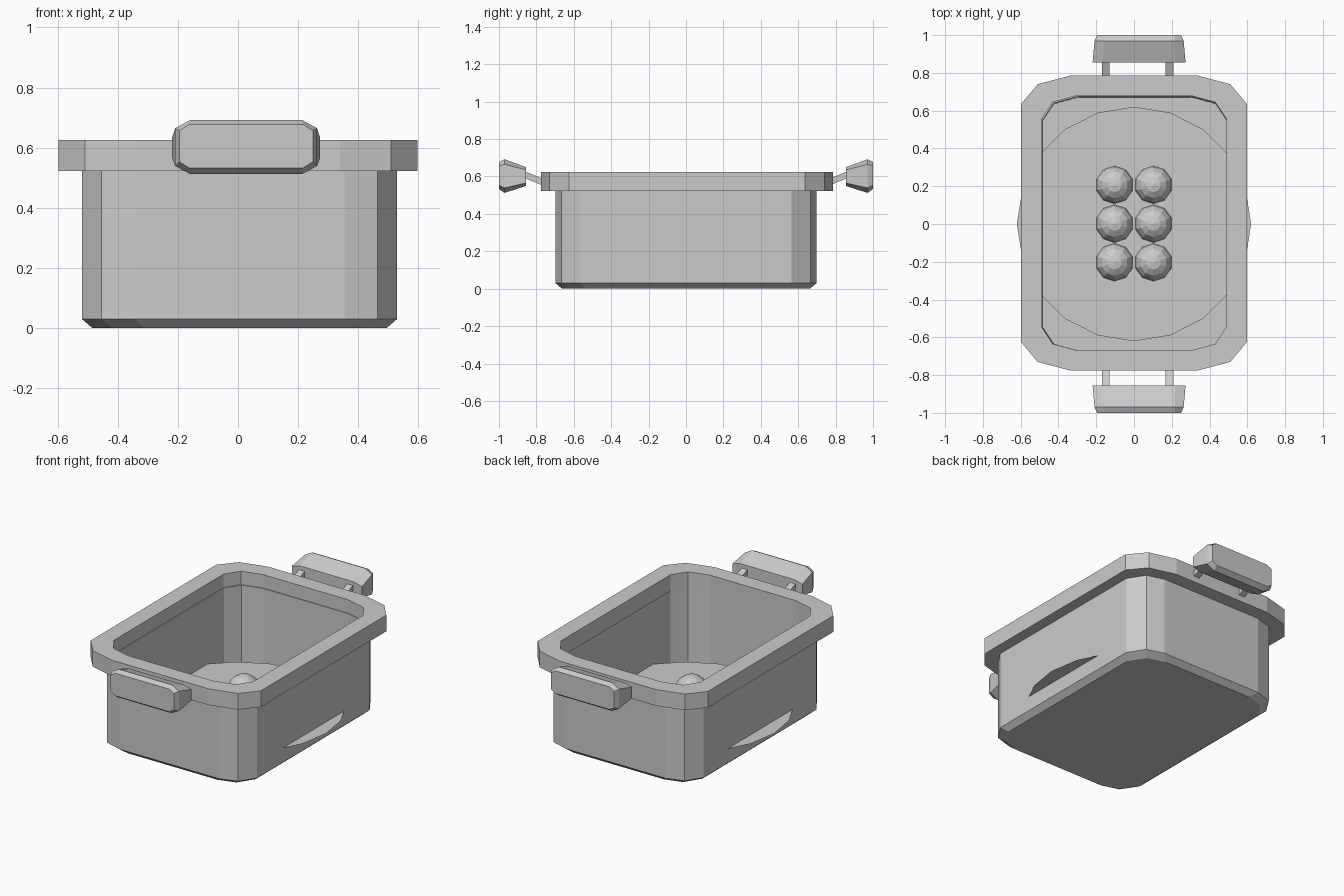
import bpy, bmesh, math
from mathutils import Vector

if "Cube" in bpy.data.objects:
    bpy.data.objects.remove(bpy.data.objects["Cube"])

grey = bpy.data.materials.new("plain grey")
grey.use_nodes = True
COLOUR = (0.6, 0.6, 0.6, 1)
grey.diffuse_color = COLOUR
grey.node_tree.nodes["Principled BSDF"].inputs["Base Color"].default_value = COLOUR


def finish(name, bm):
    bmesh.ops.recalc_face_normals(bm, faces=bm.faces[:])
    mesh = bpy.data.meshes.new(name)
    bm.to_mesh(mesh)
    bm.free()
    mesh.materials.append(grey)
    obj = bpy.data.objects.new(name, mesh)
    bpy.context.collection.objects.link(obj)
    return obj


def loft(name, rings, closed=False):
    """Bridge point rings; cap the ends, or join last to first when closed."""
    bm = bmesh.new()
    loops = [[bm.verts.new(p) for p in ring] for ring in rings]
    pairs = list(zip(loops, loops[1:]))
    if closed:
        pairs.append((loops[-1], loops[0]))
    else:
        bm.faces.new(loops[0])
        bm.faces.new(loops[-1])
    for a, b in pairs:
        for i in range(len(a)):
            j = (i + 1) % len(a)
            bm.faces.new((a[i], a[j], b[j], b[i]))
    return finish(name, bm)


def outline(corner, z, inset=0, ox=0, oy=0):
    """Mirror one rounded corner into a full rectangular outline."""
    q = [(x - inset, y - inset) for x, y in corner]
    pts = q + [(-x, y) for x, y in reversed(q)]
    pts += [(-x, -y) for x, y in q] + [(x, -y) for x, y in reversed(q)]
    return [(x + ox, y + oy, z) for x, y in pts]


# Corners run from the long side round to the short side
WALL = [(0.525, 0.565), (0.46, 0.665), (0.35, 0.698)]
WALL_IN = [(0.49, 0.55), (0.43, 0.64), (0.30, 0.675)]
RIM = [(0.598, 0.63), (0.51, 0.735), (0.34, 0.78)]

# Pot: outer wall with a chamfered foot, then inner wall and floor
loft("pot_body", [
    outline(WALL, 0, 0.035, 0.005), outline(WALL, 0.03, 0, 0.005),
    outline(WALL, 0.54, 0, 0.005), outline(WALL_IN, 0.54, 0, 0.005),
    outline(WALL_IN, 0.04, 0.004, 0.005)])

# Rim: a closed band with a rectangular section
loft("rim", [
    outline(RIM, 0.522, oy=0.005), outline(RIM, 0.625, oy=0.005),
    outline(WALL_IN, 0.625, oy=0.005), outline(WALL_IN, 0.522, oy=0.005)], closed=True)

# Flat filling that reaches slightly through the long walls
FILL_Z = 0.122
bm = bmesh.new()
bmesh.ops.create_circle(bm, cap_ends=True, segments=20, radius=0.62)
bmesh.ops.translate(bm, verts=bm.verts[:], vec=(0, 0, FILL_Z))
finish("filling", bm)

# Six faceted balls half sunk in the filling
for row in (-1, 0, 1):
    for col in (-1, 1):
        bm = bmesh.new()
        bmesh.ops.create_uvsphere(bm, u_segments=10, v_segments=8, radius=0.1)
        bmesh.ops.translate(bm, verts=bm.verts[:], vec=(0.103 * col, 0.205 * row + 0.002, FILL_Z))
        finish("ball", bm)


def grip_ring(y, half, low, high, cut_x, cut_z):
    """Chamfered rectangle across the grip."""
    cz, h = (low + high) / 2, (high - low) / 2
    q = [(half, h - cut_z), (half - cut_x, h)]
    pts = q + [(-x, z) for x, z in reversed(q)]
    pts += [(-x, -z) for x, z in q] + [(x, -z) for x, z in reversed(q)]
    return [(x + 0.027, y, z + cz) for x, z in pts]


# Handles: grip flaring outward plus two slanted rods at each end
for side, end in ((-1, "front"), (1, "back")):
    loft(end + "_grip", [
        grip_ring(side * 0.855, 0.246, 0.55, 0.65, 0.055, 0.015),
        grip_ring(side * 0.97, 0.236, 0.512, 0.692, 0.05, 0.027),
        grip_ring(side * 1.0, 0.222, 0.533, 0.677, 0.032, 0.02)])
    for x in (-0.15, 0.188):
        ends = []
        for y, z in ((0.75, 0.563), (0.88, 0.617)):
            ends.append([(x + dx, side * y, z + dz) for dx, dz in
                         ((-0.02, -0.018), (0.02, -0.018), (0.02, 0.018), (-0.02, 0.018))])
        loft(end + "_handle_rod", ends)
